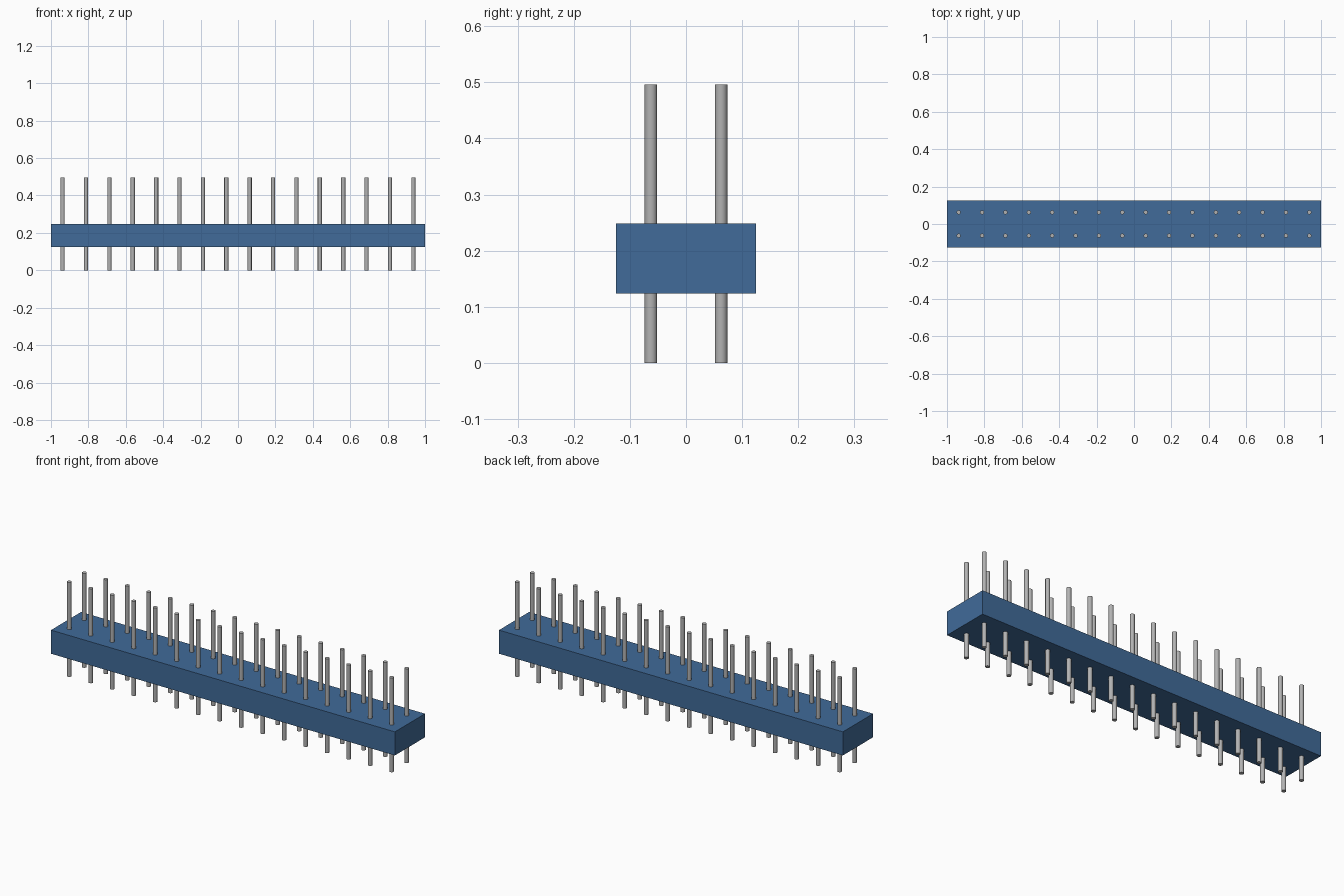
import bpy
import math

if "Cube" in bpy.data.objects:
    bpy.data.objects.remove(bpy.data.objects["Cube"], do_unlink=True)


def make_material(name, rgb):
    mat = bpy.data.materials.new(name)
    mat.use_nodes = True
    colour = (*rgb, 1.0)
    mat.diffuse_color = colour
    mat.node_tree.nodes["Principled BSDF"].inputs["Base Color"].default_value = colour
    return mat


blue = make_material("blue plastic", (0.052, 0.147, 0.32))
grey = make_material("grey metal", (0.45, 0.45, 0.45))

PITCH = 0.125
COLUMNS = 16
BODY_BOTTOM, BODY_TOP = 0.124, 0.248
PIN_RADIUS, PIN_HEIGHT = 0.0112, 0.496

# Insulating block
bpy.ops.mesh.primitive_cube_add(size=1, location=(0, 0, (BODY_BOTTOM + BODY_TOP) / 2))
body = bpy.context.object
body.name = "housing"
body.scale = (COLUMNS * PITCH, 2 * PITCH, BODY_TOP - BODY_BOTTOM)
bpy.ops.object.transform_apply(location=False, rotation=False, scale=True)
body.data.materials.append(blue)

# One round pin, whose mesh is shared by the whole grid
bpy.ops.mesh.primitive_cylinder_add(vertices=16, radius=PIN_RADIUS, depth=PIN_HEIGHT)
pin = bpy.context.object
pin.data.materials.append(grey)
bpy.ops.object.shade_smooth_by_angle(angle=math.radians(40))

# Two rows of pins passing through the block
for row, y in (("front", -PITCH / 2), ("back", PITCH / 2)):
    for i in range(COLUMNS):
        copy = pin.copy()
        copy.name = f"{row}_pin_{i + 1:02d}"
        copy.location = ((i - (COLUMNS - 1) / 2) * PITCH, y, PIN_HEIGHT / 2)
        bpy.context.collection.objects.link(copy)
bpy.data.objects.remove(pin, do_unlink=True)
